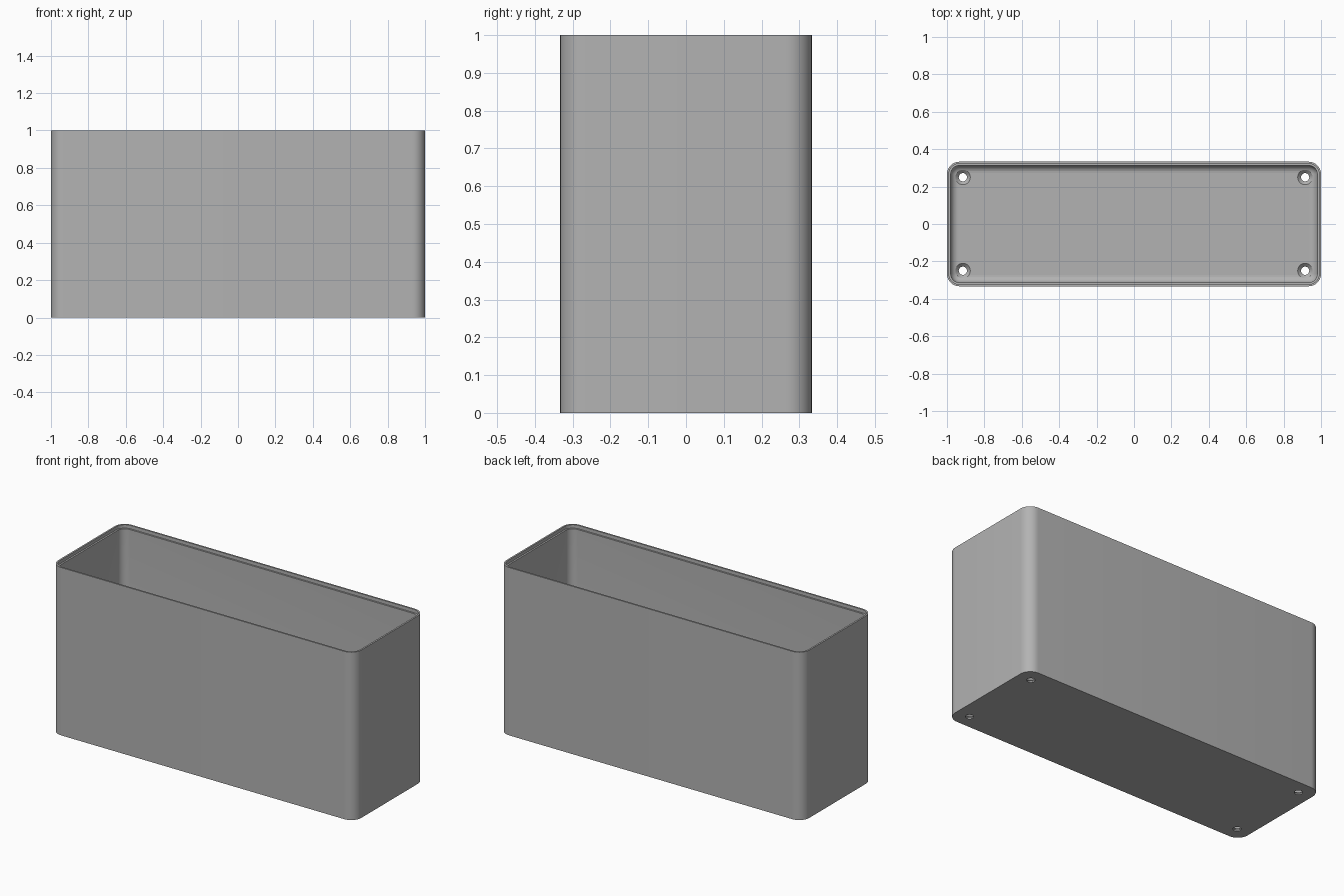
import bpy, bmesh, math

cube = bpy.data.objects.get("Cube")
if cube:
    bpy.data.objects.remove(cube, do_unlink=True)

HALF_X, HALF_Y, HEIGHT = 1.0, 0.333, 1.0
CORNER, WALL, FLOOR, FILLET = 0.067, 0.02, 0.025, 0.04
LIP, LIP_DEPTH = 0.01, 0.02
ARC = 10

grey = bpy.data.materials.new("grey plastic")
grey.use_nodes = True
grey.diffuse_color = (0.45, 0.45, 0.45, 1)
grey.node_tree.nodes["Principled BSDF"].inputs["Base Color"].default_value = (0.45, 0.45, 0.45, 1)


def rounded_ring(bm, inset, z):
    """Rounded rectangle of vertices, offset inwards by inset."""
    r = max(CORNER - inset, 0.004)
    cx, cy = HALF_X - inset - r, HALF_Y - inset - r
    ring = []
    for q, (sx, sy) in enumerate([(1, 1), (-1, 1), (-1, -1), (1, -1)]):
        for i in range(ARC + 1):
            a = (q + i / ARC) * math.pi / 2
            ring.append(bm.verts.new((sx * cx + r * math.cos(a), sy * cy + r * math.sin(a), z)))
    return ring


def lathe(bm, profile, cx, cy, sides=32):
    """Closed solid of revolution from (radius, z) pairs, bottom to top."""
    rings = [[bm.verts.new((cx + r * math.cos(2 * math.pi * i / sides),
                            cy + r * math.sin(2 * math.pi * i / sides), z))
              for i in range(sides)] for r, z in profile]
    skin(bm, rings)


def skin(bm, rings):
    for a, b in zip(rings, rings[1:]):
        for i in range(len(a)):
            j = (i + 1) % len(a)
            bm.faces.new((a[i], a[j], b[j], b[i]))
    bm.faces.new(rings[0][::-1])
    bm.faces.new(rings[-1])


def finish(bm, name):
    bmesh.ops.recalc_face_normals(bm, faces=bm.faces)
    mesh = bpy.data.meshes.new(name)
    bm.to_mesh(mesh)
    bm.free()
    mesh.materials.append(grey)
    obj = bpy.data.objects.new(name, mesh)
    bpy.context.collection.objects.link(obj)
    return obj


# Box shell: outer wall, stepped rim, inner wall, filleted floor
section = [(0, 0), (0, HEIGHT), (LIP, HEIGHT), (LIP, HEIGHT - LIP_DEPTH), (WALL, HEIGHT - LIP_DEPTH)]
for k in range(7):
    a = k / 6 * math.pi / 2
    section.append((WALL + FILLET * (1 - math.cos(a)), FLOOR + FILLET * (1 - math.sin(a))))
bm = bmesh.new()
skin(bm, [rounded_ring(bm, d, z) for d, z in section])
box = finish(bm, "box_shell")

# Countersunk screw holes in the floor corners
bm = bmesh.new()
for sx in (-1, 1):
    for sy in (-1, 1):
        lathe(bm, [(0.022, -0.05), (0.022, 0.007), (0.04, FLOOR), (0.04, FLOOR + 0.03)], sx * 0.915, sy * 0.25)
cutter = finish(bm, "screw_hole_cutter")
cutter.hide_render = True

cut = box.modifiers.new("screw holes", "BOOLEAN")
cut.operation = "DIFFERENCE"
cut.solver = "EXACT"
cut.object = cutter
bpy.ops.object.select_all(action="DESELECT")
bpy.context.view_layer.objects.active = box
box.select_set(True)
bpy.ops.object.modifier_apply(modifier=cut.name)
bpy.data.objects.remove(cutter, do_unlink=True)
bpy.ops.object.shade_smooth_by_angle(angle=math.radians(30))
